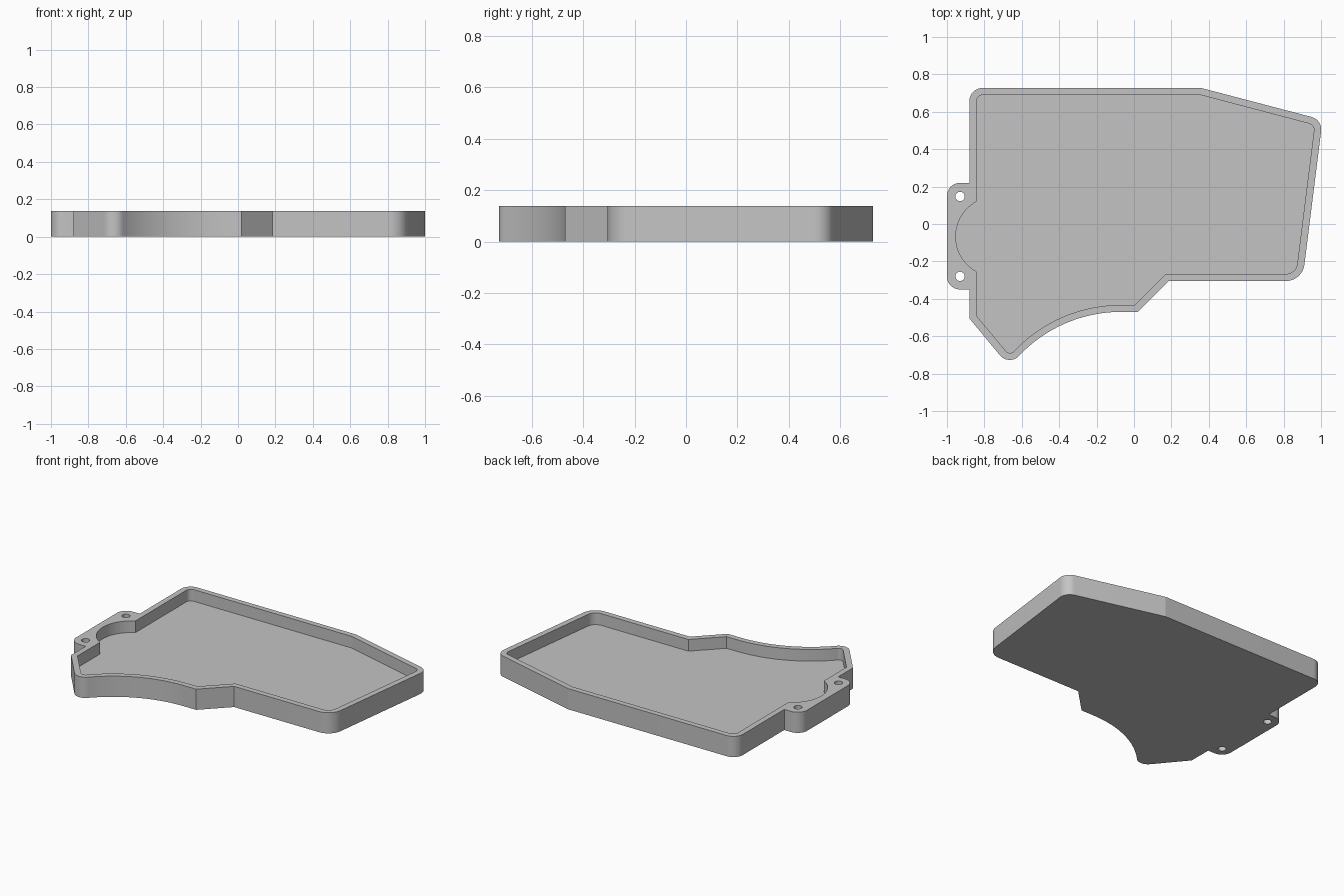
import bpy, bmesh, math
from mathutils import Vector

if "Cube" in bpy.data.objects:
    bpy.data.objects.remove(bpy.data.objects["Cube"], do_unlink=True)

HEIGHT, FLOOR = 0.138, 0.06

grey = bpy.data.materials.new("plain grey")
grey.use_nodes = True
colour = (0.55, 0.55, 0.55, 1)
grey.diffuse_color = colour
grey.node_tree.nodes["Principled BSDF"].inputs["Base Color"].default_value = colour


def arc(cx, cy, r, start, end, steps):
    """Points along a circle, angles in radians."""
    angles = [start + (end - start) * i / steps for i in range(steps + 1)]
    return [(cx + r * math.cos(a), cy + r * math.sin(a)) for a in angles]


def rounded(points, steps=16):
    """Outline whose (x, y, radius) corners are replaced by fillets."""
    out = []
    for i, p in enumerate(points):
        if len(p) == 2:
            out.append(p)
            continue
        corner, r = Vector(p[:2]), p[2]
        a = (Vector(points[i - 1][:2]) - corner).normalized()
        b = (Vector(points[(i + 1) % len(points)][:2]) - corner).normalized()
        half = math.acos(a.dot(b)) / 2
        centre = corner + (a + b).normalized() * (r / math.sin(half))
        reach = r / math.tan(half)
        first = corner + a * reach - centre
        last = corner + b * reach - centre
        start = math.atan2(first.y, first.x)
        sweep = math.remainder(math.atan2(last.y, last.x) - start, math.tau)
        out += arc(centre.x, centre.y, r, start, start + sweep, steps)
    return out


def prism(name, outline, bottom, top):
    bm = bmesh.new()
    face = bm.faces.new([bm.verts.new((x, y, bottom)) for x, y in outline])
    lid = bmesh.ops.extrude_face_region(bm, geom=[face], use_keep_orig=True)["geom"]
    verts = [v for v in lid if isinstance(v, bmesh.types.BMVert)]
    bmesh.ops.translate(bm, verts=verts, vec=(0, 0, top - bottom))
    bmesh.ops.recalc_face_normals(bm, faces=bm.faces)
    mesh = bpy.data.meshes.new(name)
    bm.to_mesh(mesh)
    bm.free()
    mesh.materials.append(grey)
    obj = bpy.data.objects.new(name, mesh)
    bpy.context.collection.objects.link(obj)
    return obj


def scoop(radius, first_x):
    """Concave front edge, running from the front tip to its flat end."""
    start = math.acos((first_x + 0.07) / radius)
    return arc(-0.07, -1.219, radius, start, math.pi / 2, 24)


# Outer body with the mounting tab on its side
body = [(-0.88, 0.727, 0.07), (-0.88, 0.22), (-1, 0.22, 0.07), (-1, -0.35, 0.07),
        (-0.88, -0.35), (-0.88, -0.505), (-0.667, -0.762, 0.068)]
body += scoop(0.749, -0.607)
body += [(0.02, -0.47), (0.185, -0.305), (0.9, -0.305, 0.1),
         (1.008, 0.557, 0.07), (0.36, 0.727)]
tray = prism("tray", rounded(body), 0, HEIGHT)

# Recess, with a round bulge reaching into the tab
recess = [(-0.842, 0.69, 0.035)]
recess += arc(-0.74, -0.067, 0.213, math.radians(118.6), math.radians(241.4), 24)
recess += [(-0.842, -0.491), (-0.663, -0.706, 0.03)]
recess += scoop(0.786, -0.632)
recess += [(0.004, -0.432), (0.169, -0.267), (0.866, -0.267, 0.06),
           (0.966, 0.529, 0.035), (0.355, 0.69)]
cutters = [prism("recess_cutter", rounded(recess), FLOOR, HEIGHT + 0.1)]

# Screw holes through the tab
for y in (0.147, -0.28):
    circle = arc(-0.93, y, 0.025, 0, math.tau, 48)[:-1]
    cutters.append(prism("hole_cutter", circle, -0.1, HEIGHT + 0.1))

bpy.ops.object.select_all(action="DESELECT")
bpy.context.view_layer.objects.active = tray
tray.select_set(True)
for cutter in cutters:
    cutter.hide_render = True
    mod = tray.modifiers.new("cut", "BOOLEAN")
    mod.operation = "DIFFERENCE"
    mod.solver = "EXACT"
    mod.object = cutter
    bpy.ops.object.modifier_apply(modifier=mod.name)
    bpy.data.objects.remove(cutter, do_unlink=True)

bpy.ops.object.shade_smooth_by_angle(angle=math.radians(10))
